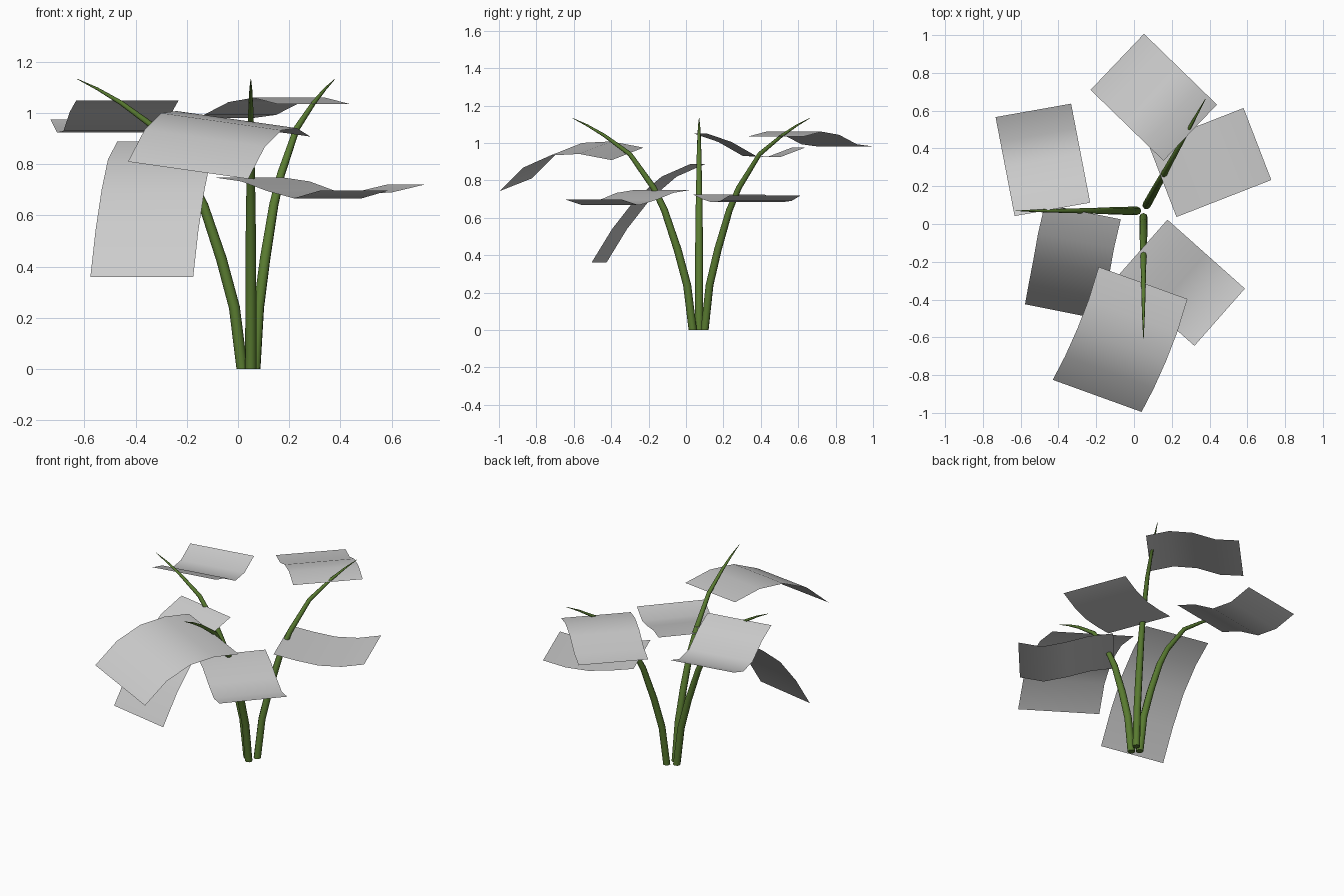
import bpy, bmesh, math
from mathutils import Vector

if "Cube" in bpy.data.objects:
    bpy.data.objects.remove(bpy.data.objects["Cube"])

green = bpy.data.materials.new("stem_green")
green.diffuse_color = (0.10, 0.20, 0.03, 1)
green.use_nodes = True
green.node_tree.nodes["Principled BSDF"].inputs["Base Color"].default_value = green.diffuse_color

# Shared stem path: (distance from centre, height, radius)
STEM = [(.034, 0, .022), (.064, .24, .0215), (.115, .43, .021), (.185, .64, .0185), (.243, .76, .016),
        (.37, .94, .0125), (.507, 1.04, .009), (.60, 1.095, .0055), (.678, 1.133, .001)]
CENTRE = Vector((.05, .07, 0))


def make_object(name, bm, angle):
    mesh = bpy.data.meshes.new(name)
    bm.to_mesh(mesh)
    bm.free()
    ob = bpy.data.objects.new(name, mesh)
    bpy.context.collection.objects.link(ob)
    bpy.ops.object.select_all(action='DESELECT')
    ob.select_set(True)
    bpy.context.view_layer.objects.active = ob
    bpy.ops.object.shade_smooth_by_angle(angle=math.radians(angle))
    return ob


def stem(name, heading, sides=8):
    out = Vector((math.cos(heading), math.sin(heading), 0))
    side = Vector((-out.y, out.x, 0))
    up = Vector((0, 0, 1))
    bm = bmesh.new()
    rings = []
    for i, (d, z, r) in enumerate(STEM):
        a, b = STEM[max(i - 1, 0)], STEM[min(i + 1, len(STEM) - 1)]
        run, rise = b[0] - a[0], b[1] - a[1]
        normal = (out * rise - up * run).normalized() if i else out
        p = CENTRE + out * d + up * z
        rings.append([bm.verts.new(p + (normal * math.cos(t) + side * math.sin(t)) * r)
                      for t in (2 * math.pi * k / sides for k in range(sides))])
    for lo, hi in zip(rings, rings[1:]):
        for k in range(sides):
            n = (k + 1) % sides
            bm.faces.new((lo[k], lo[n], hi[n], hi[k]))
    bm.faces.new(rings[0][::-1])
    bm.faces.new(rings[-1])
    make_object(name, bm, 60).data.materials.append(green)


def leaf(name, edge, width):
    """Sweep one bent side edge along the width vector."""
    bm = bmesh.new()
    rows = [[bm.verts.new(Vector(p) + Vector(width) * f) for f in (0, 1)] for p in edge]
    for a, b in zip(rows, rows[1:]):
        bm.faces.new((a[0], b[0], b[1], a[1]))
    bmesh.ops.recalc_face_normals(bm, faces=bm.faces)
    bm.normal_update()
    if sum(f.normal.z for f in bm.faces) < 0:
        bmesh.ops.reverse_faces(bm, faces=bm.faces)
    make_object(name, bm, 60)


def edge(start, end, heights):
    """Evenly spaced side edge with the given heights."""
    n = len(heights) - 1
    return [(*Vector(start).lerp(Vector(end), i / n), z) for i, z in enumerate(heights)]


# Three arching stems
for name, deg in (("left_stem", 180), ("front_stem", 270), ("back_stem", 61)):
    stem(name, math.radians(deg))

# Six bent leaves
leaf("front_leaf",
     [(-.187, -.227, .975), (-.24, -.40, 1.008), (-.30, -.555, 1.0),
      (-.365, -.70, .935), (-.43, -.825, .81)], (.47, -.17, -.067))
leaf("drooping_left_leaf",
     [(-.472, .105, .888), (-.508, -.05, .82), (-.533, -.19, .70),
      (-.557, -.315, .54), (-.577, -.425, .36)], (.402, -.08, 0))
leaf("back_left_leaf",
     edge((-.632, .042), (-.733, .566), (1.05, 1.005, .93, .925, .975)), (.40, .071, 0))
leaf("back_leaf",
     edge((.156, .335), (-.23, .71), (1.035, 1.06, 1.043, .993, .98)), (.283, .297, 0))
leaf("back_right_leaf",
     edge((.225, .037), (.727, .233), (.725, .70, .683, .69, .72)), (-.147, .381, 0))
leaf("front_right_leaf",
     edge((-.09, -.28), (.32, -.645), (.748, .733, .695, .667, .697)), (.267, .303, 0))
